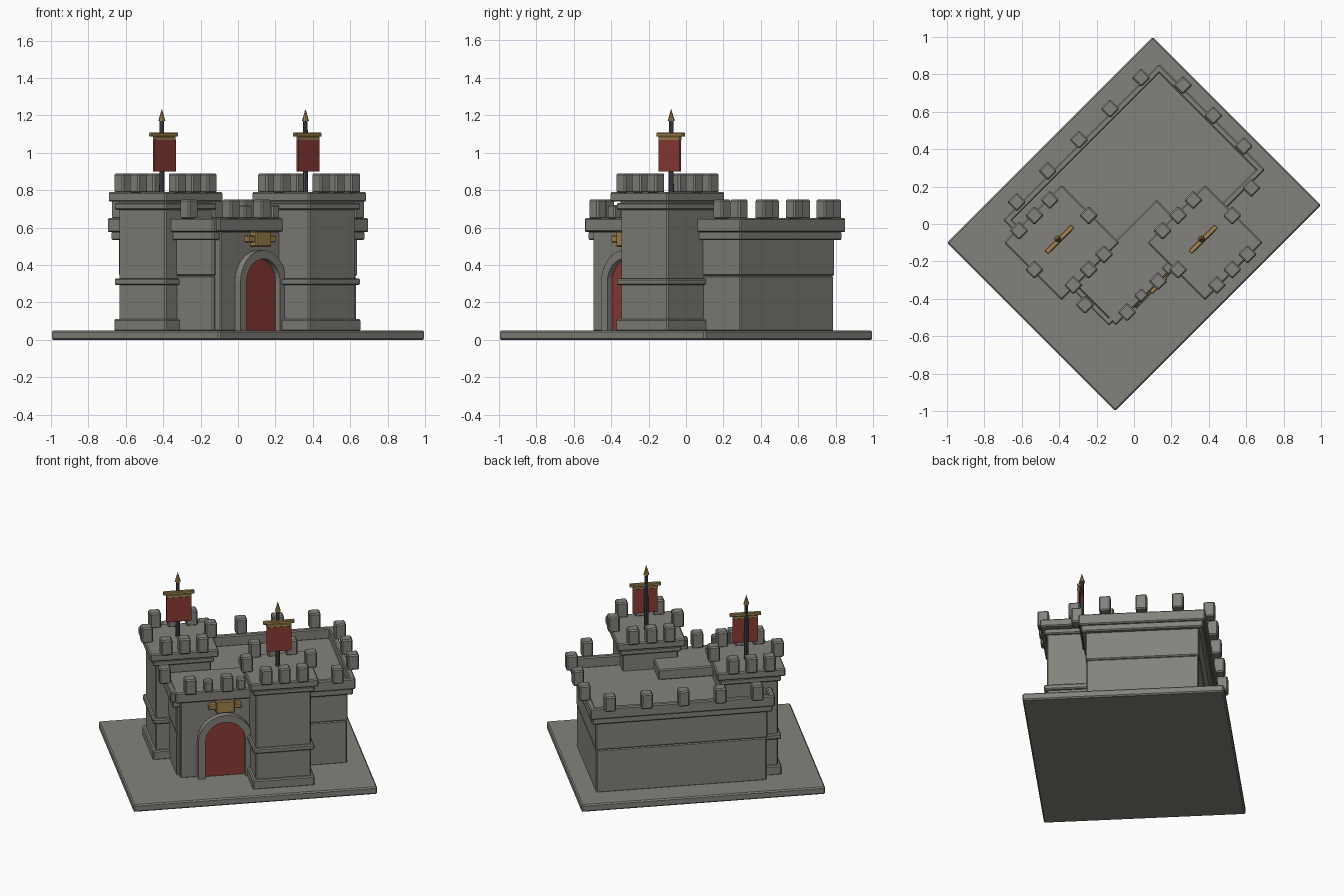
import bpy, bmesh, math

if "Cube" in bpy.data.objects:
    bpy.data.objects.remove(bpy.data.objects["Cube"])

TURN = math.pi / 4  # the castle sits diagonally; parts are laid out in its own axes


def material(name, rgb):
    m = bpy.data.materials.new(name)
    m.diffuse_color = (*rgb, 1)
    m.use_nodes = True
    m.node_tree.nodes["Principled BSDF"].inputs["Base Color"].default_value = m.diffuse_color
    return m


STONE = material("grey_stone", (0.23, 0.222, 0.2))
RED = material("dark_red", (0.26, 0.045, 0.038))
GOLD = material("old_gold", (0.36, 0.235, 0.075))
IRON = material("dark_iron", (0.06, 0.065, 0.075))


def finish(name, bm, mat, bevel=0.0):
    bmesh.ops.recalc_face_normals(bm, faces=bm.faces)
    me = bpy.data.meshes.new(name)
    bm.to_mesh(me)
    bm.free()
    ob = bpy.data.objects.new(name, me)
    bpy.context.collection.objects.link(ob)
    me.materials.append(mat)
    ob.rotation_euler.z = TURN
    if bevel:
        mod = ob.modifiers.new("bevel", "BEVEL")
        mod.width = bevel
        mod.segments = 1
    return ob


def box(name, x, y, z, mat=STONE, bevel=0.007):
    bm = bmesh.new()
    bmesh.ops.create_cube(bm, size=1)
    for v in bm.verts:
        for i, (a, b) in enumerate((x, y, z)):
            v.co[i] = a + (v.co[i] + 0.5) * (b - a)
    return finish(name, bm, mat, bevel)


def block(name, cx, cy, hx, hy, z0, z1, mat=STONE, bevel=0.007):
    return box(name, (cx - hx, cx + hx), (cy - hy, cy + hy), (z0, z1), mat, bevel)


def cone(name, x, y, z0, z1, r0, r1, mat, sides=8):
    bm = bmesh.new()
    bmesh.ops.create_cone(bm, cap_ends=True, segments=sides, radius1=r0, radius2=r1, depth=z1 - z0)
    bmesh.ops.translate(bm, verts=bm.verts, vec=(x, y, (z0 + z1) / 2))
    return finish(name, bm, mat)


def arch_points(cx, half, z0, spring, n=16):
    pts = [(cx + half, z0)]
    pts += [(cx + half * math.cos(math.pi * i / n), spring + half * math.sin(math.pi * i / n))
            for i in range(n + 1)]
    return pts + [(cx - half, z0)]


def merlon(x, y, z, h=0.1, s=0.036):
    block("merlon", x, y, s, s, z, z + h, bevel=0.008)


# Ground slab
block("base_slab", 0, 0, 0.778, 0.636, 0, 0.05, bevel=0.008)

# Keep: lower and upper courses, cornice and parapet
KX, KY, KHX, KHY = 0.11, 0.11, 0.59, 0.40
block("keep_lower_wall", KX, KY, KHX - 0.046, KHY - 0.046, 0.045, 0.342)
block("keep_upper_wall", KX, KY, KHX - 0.042, KHY - 0.042, 0.342, 0.54)
block("keep_cornice", KX, KY, KHX - 0.014, KHY - 0.014, 0.533, 0.58)
T = 0.0175
for s in (-1, 1):
    block("parapet_long", KX, KY + s * (KHY - T), KHX, T, 0.575, 0.65)
    block("parapet_short", KX + s * (KHX - T), KY, T, KHY, 0.575, 0.65)

# Towers: plinth, shaft, string course, corbel, platform
TOWERS = [(-0.344, 0.204), (0.199, -0.339)]
for tx, ty in TOWERS:
    for part, half, z0, z1 in (("plinth", 0.197, 0.045, 0.11), ("shaft", 0.177, 0.1, 0.75),
                               ("string_course", 0.195, 0.292, 0.328),
                               ("corbel", 0.195, 0.695, 0.732),
                               ("platform", 0.218, 0.738, 0.79)):
        block("tower_" + part, tx, ty, half, half, z0, z1)
    for s in (-1, 1):
        for k in (-1, 0, 1):
            merlon(tx + k * 0.116, ty + s * 0.205, 0.785, 0.105)
        merlon(tx + s * 0.205, ty, 0.785, 0.105)

    # Banner: pole, spear tip, crossbar and cloth
    py = ty + 0.028
    cone("banner_pole", tx, py, 0.78, 1.18, 0.014, 0.012, IRON)
    cone("spear_tip", tx, py, 1.17, 1.235, 0.019, 0.0, GOLD)
    block("crossbar", tx + 0.005, py - 0.008, 0.1, 0.013, 1.086, 1.107, GOLD, 0.004)
    block("cloth_clamp", tx + 0.005, py - 0.014, 0.08, 0.009, 1.066, 1.088, GOLD, 0.003)
    block("banner_cloth", tx + 0.005, py - 0.015, 0.08, 0.006, 0.9, 1.07, RED, 0)


def inside_tower(x, y):
    return any(max(abs(x - tx), abs(y - ty)) < 0.2 for tx, ty in TOWERS)


# Keep merlons around all four sides
for s in (-1, 1):
    spots = [(KX + i * 0.235, KY + s * (KHY + 0.017)) for i in range(-2, 3)]
    spots += [(KX + s * (KHX + 0.01), KY + i * 0.23) for i in (-1, 0, 1)]
    for x, y in spots:
        if not inside_tower(x, y):
            merlon(x, y, 0.645, 0.105)

# Gatehouse behind the door, with its roof cap and small merlons
GX = -0.138
box("gatehouse", (GX - 0.28, GX + 0.28), (-0.288, -0.03), (0.045, 0.58))
box("gatehouse_cap", (GX - 0.315, GX + 0.315), (-0.315, 0.007), (0.578, 0.65))
for x in (-0.243, -0.035):
    merlon(x, -0.297, 0.645, 0.075, 0.028)

# Arched door and stone surround
HALF, SPRING = 0.127, 0.306
inner = arch_points(GX, HALF, 0.048, SPRING)
outer = arch_points(GX, HALF + 0.046, 0.048, SPRING)
bm = bmesh.new()
face = bm.faces.new([bm.verts.new((x, -0.295, z)) for x, z in inner])
ext = bmesh.ops.extrude_face_region(bm, geom=[face])
bmesh.ops.translate(bm, vec=(0, 0.02, 0),
                    verts=[g for g in ext["geom"] if isinstance(g, bmesh.types.BMVert)])
finish("door", bm, RED)

bm = bmesh.new()
rings = [[bm.verts.new((x, y, z)) for x, z in pts]
         for pts, y in ((inner, -0.33), (outer, -0.33), (outer, -0.28), (inner, -0.28))]
for i in range(len(inner) - 1):
    for k in range(4):
        a, b = rings[k], rings[(k + 1) % 4]
        bm.faces.new((a[i], a[i + 1], b[i + 1], b[i]))
for i in (0, -1):
    bm.faces.new([r[i] for r in rings])
finish("door_arch", bm, STONE)

# Gold crest above the door
block("crest_centre", GX, -0.31, 0.06, 0.025, 0.497, 0.58, GOLD, 0.006)
block("crest_wings", GX, -0.305, 0.105, 0.02, 0.52, 0.557, GOLD, 0.006)
